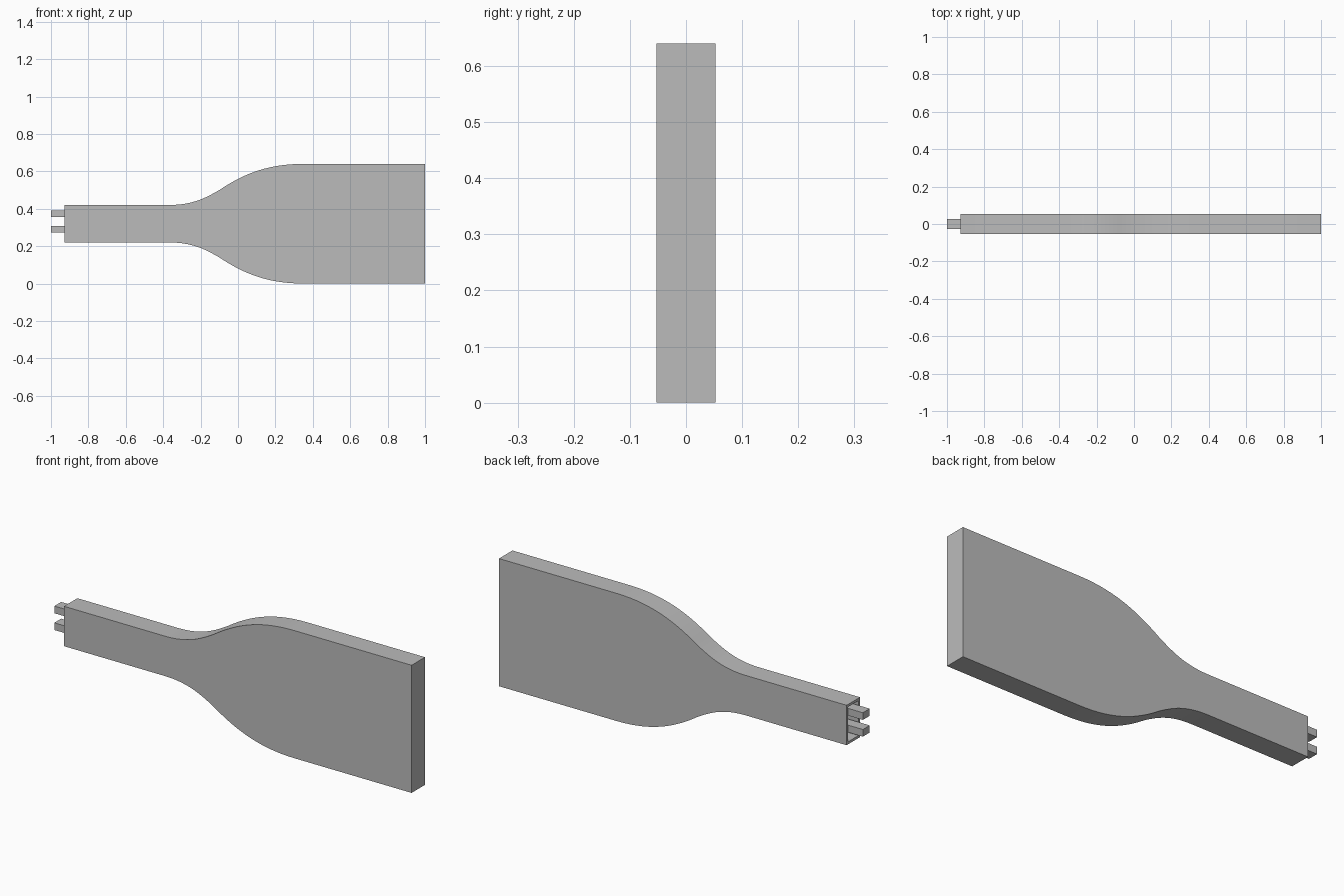
import bpy
import bmesh
from mathutils import Vector
from mathutils.geometry import interpolate_bezier

if "Cube" in bpy.data.objects:
    bpy.data.objects.remove(bpy.data.objects["Cube"], do_unlink=True)

MID_Z = 0.32      # height of the long axis
HALF_T = 0.053    # half thickness of the body
END_X = -0.928    # narrow end of the body

grey = bpy.data.materials.new("plain grey")
grey.use_nodes = True
grey.diffuse_color = (0.5, 0.5, 0.5, 1)
grey.node_tree.nodes["Principled BSDF"].inputs["Base Color"].default_value = (0.5, 0.5, 0.5, 1)


def add_object(name, bm):
    bmesh.ops.recalc_face_normals(bm, faces=bm.faces)
    mesh = bpy.data.meshes.new(name)
    bm.to_mesh(mesh)
    bm.free()
    mesh.materials.append(grey)
    obj = bpy.data.objects.new(name, mesh)
    bpy.context.collection.objects.link(obj)
    return obj


def curve(a, b, c, d, n):
    return interpolate_bezier(*(Vector((x, 0, h)) for x, h in (a, b, c, d)), n)


# Upper half outline: narrow neck, S-shaped shoulder, broad blade
shoulder = curve((-0.37, 0.1), (-0.24, 0.1), (-0.17, 0.14), (-0.1, 0.18), 12)
shoulder += curve((-0.1, 0.18), (0.02, 0.26), (0.15, 0.32), (0.35, 0.32), 16)[1:]
upper = [(END_X, 0.1)] + [(p.x, p.z) for p in shoulder] + [(1, 0.32)]
outline = upper + [(x, -h) for x, h in reversed(upper)]

# Extrude the mirrored outline through the thickness
bm = bmesh.new()
face = bm.faces.new([bm.verts.new((x, -HALF_T, MID_Z + h)) for x, h in outline])
extruded = bmesh.ops.extrude_face_region(bm, geom=[face])["geom"]
bmesh.ops.translate(bm, vec=(0, 2 * HALF_T, 0),
                    verts=[g for g in extruded if isinstance(g, bmesh.types.BMVert)])
bmesh.ops.recalc_face_normals(bm, faces=bm.faces)

# Recessed socket in the narrow end
end = [f for f in bm.faces if f.calc_center_median().x < END_X + 0.001]
bmesh.ops.inset_region(bm, faces=end, thickness=0.018)
pocket = bmesh.ops.extrude_face_region(bm, geom=end)["geom"]
bmesh.ops.translate(bm, vec=(0.06, 0, 0),
                    verts=[g for g in pocket if isinstance(g, bmesh.types.BMVert)])
bmesh.ops.delete(bm, geom=[f for f in end if f.is_valid], context="FACES")
body = add_object("paddle_body", bm)
bpy.context.view_layer.objects.active = body
body.select_set(True)
bpy.ops.object.shade_smooth_by_angle()

# Two square prongs standing out of the socket
for name, z in (("upper_prong", 0.374), ("lower_prong", 0.29)):
    bm = bmesh.new()
    bmesh.ops.create_cube(bm, size=1)
    bmesh.ops.scale(bm, vec=(0.132, 0.054, 0.036), verts=bm.verts)
    bmesh.ops.translate(bm, vec=(-0.934, 0, z), verts=bm.verts)
    add_object(name, bm)
